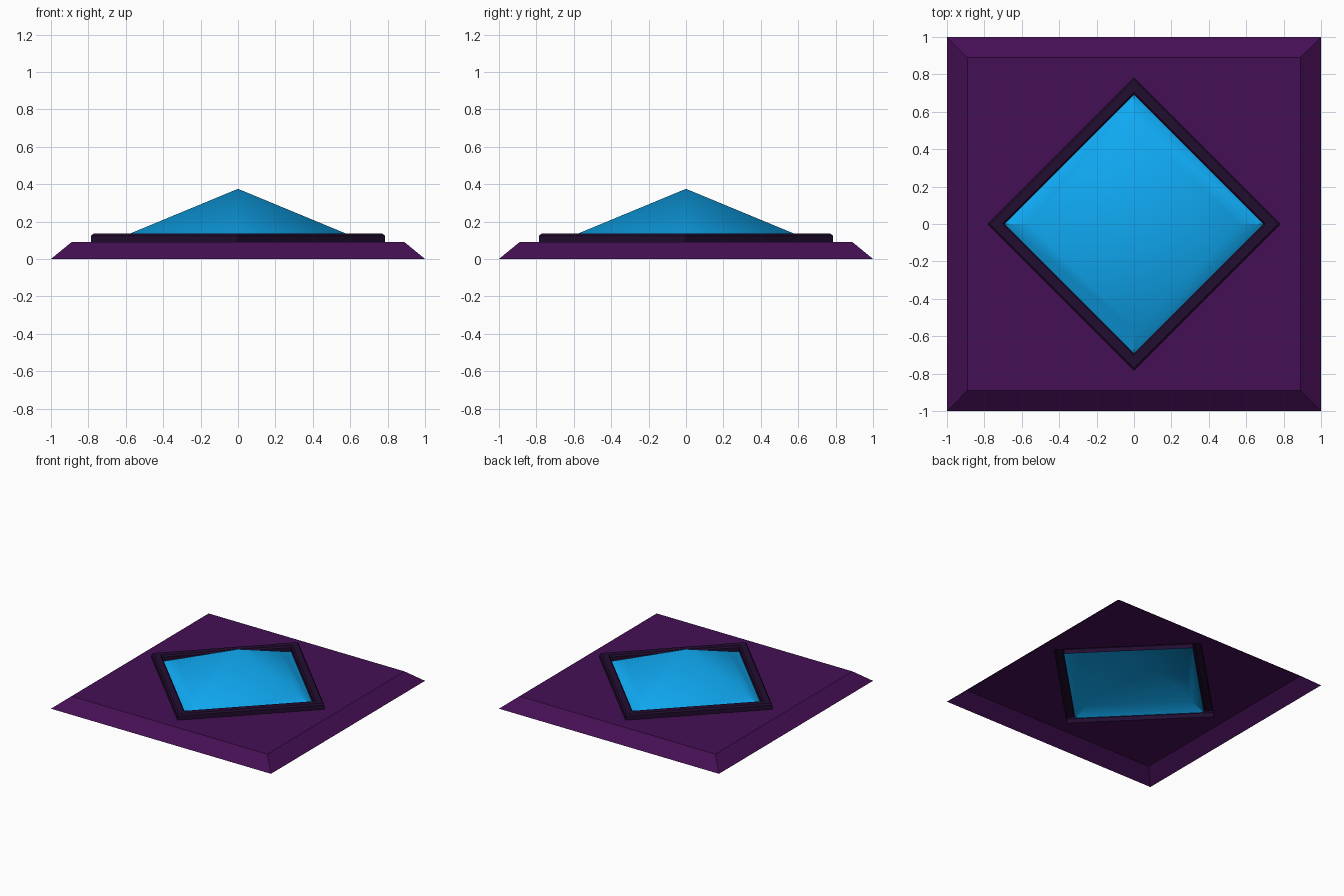
import bpy, bmesh
from math import sin, cos, pi, sqrt

if "Cube" in bpy.data.objects:
    bpy.data.objects.remove(bpy.data.objects["Cube"])

def material(name, rgb):
    m = bpy.data.materials.new(name)
    m.diffuse_color = (*rgb, 1)
    m.use_nodes = True
    m.node_tree.nodes["Principled BSDF"].inputs["Base Color"].default_value = m.diffuse_color
    return m

def ring(bm, radius, z, phase):
    return [bm.verts.new((radius * cos(phase + i * pi / 2),
                          radius * sin(phase + i * pi / 2), z)) for i in range(4)]

def bridge(bm, outer, inner):
    return [bm.faces.new((outer[i], outer[(i + 1) % 4], inner[(i + 1) % 4], inner[i]))
            for i in range(4)]

def finish(bm, name, mat):
    mesh = bpy.data.meshes.new(name)
    bm.to_mesh(mesh)
    bm.free()
    mesh.materials.append(mat)
    obj = bpy.data.objects.new(name, mesh)
    bpy.context.collection.objects.link(obj)
    return obj

BASE_Z, RIM_OUT, RIM_IN, RIM_Z = 0.09, 0.785, 0.69, 0.137

# Base tile: sloped border, flat top with a diamond opening, open underneath
bm = bmesh.new()
foot = ring(bm, sqrt(2), 0, pi / 4)
top = ring(bm, 0.89 * sqrt(2), BASE_Z, pi / 4)
hole = ring(bm, RIM_OUT, BASE_Z, 0)
bridge(bm, foot, top)
for i in range(4):
    j = (i + 1) % 4
    bm.faces.new((hole[i], top[i], hole[j]))
    bm.faces.new((top[i], top[j], hole[j]))
finish(bm, "base_tile", material("purple", (0.06, 0.005, 0.09)))

# Diamond rim: chamfered channel, open underneath
bm = bmesh.new()
profile = [(RIM_OUT, BASE_Z), (RIM_OUT, RIM_Z - 0.012), (RIM_OUT - 0.015, RIM_Z),
           (RIM_IN + 0.015, RIM_Z), (RIM_IN, RIM_Z - 0.012), (RIM_IN, BASE_Z)]
loops = [ring(bm, r, z, 0) for r, z in profile]
for a, b in zip(loops, loops[1:]):
    bridge(bm, a, b)
finish(bm, "diamond_rim", material("dark_violet", (0.016, 0.004, 0.03)))

# Gem: smooth-shaded pyramid whose ridges stay sharp only near the corners
bm = bmesh.new()
low = ring(bm, RIM_IN, BASE_Z, 0)
mid = ring(bm, 0.56, 0.143, 0)
apex = bm.verts.new((0, 0, 0.375))
bridge(bm, low, mid)
for i in range(4):
    bm.faces.new((mid[i], mid[(i + 1) % 4], apex))
    bm.edges.get((low[i], mid[i])).smooth = False
for f in bm.faces:
    f.smooth = True
finish(bm, "gem", material("blue", (0.005, 0.4, 0.9)))
